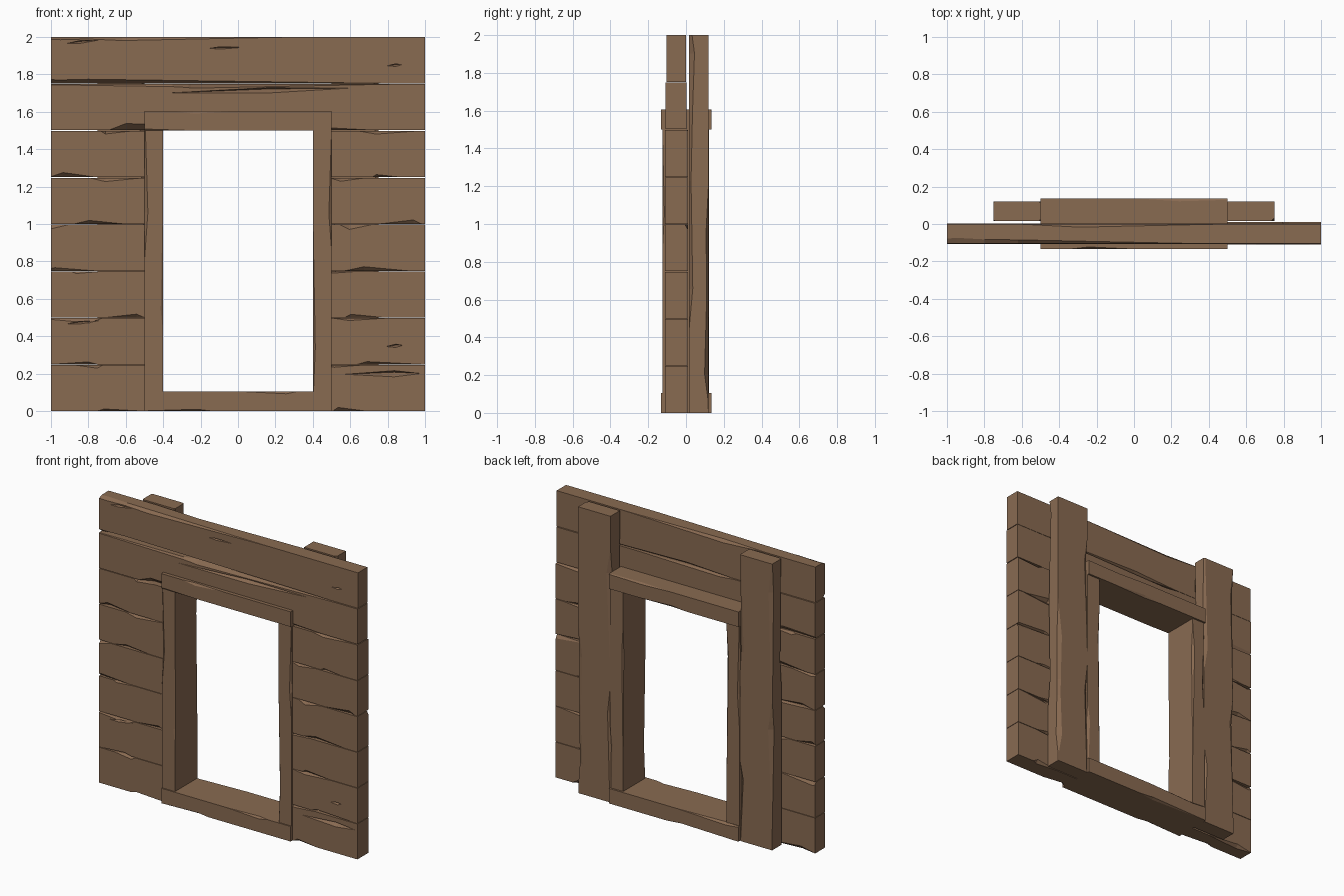
import bpy, bmesh, random
from mathutils import Vector

if "Cube" in bpy.data.objects:
    bpy.data.objects.remove(bpy.data.objects["Cube"])

random.seed(11)
wood = bpy.data.materials.new("brown wood")
wood.diffuse_color = (0.25, 0.145, 0.083, 1)
wood.use_nodes = True
wood.node_tree.nodes["Principled BSDF"].inputs["Base Color"].default_value = wood.diffuse_color

CORNERS = [(1, 1), (-1, 1), (-1, -1), (1, -1)]


def finish(name, bm):
    bmesh.ops.recalc_face_normals(bm, faces=bm.faces)
    mesh = bpy.data.meshes.new(name)
    bm.to_mesh(mesh)
    bm.free()
    mesh.materials.append(wood)
    obj = bpy.data.objects.new(name, mesh)
    bpy.context.collection.objects.link(obj)
    return obj


def random_chip(corner, lo, hi, size):
    """A long wedge split off one edge: corner, start, peak, end, two depths."""
    length = hi - lo
    start = lo + random.uniform(-0.15, 0.6) * length
    end = start + random.uniform(0.3, 0.75) * length
    peak = start + random.choice((0.15, 0.3, 0.8)) * (end - start)
    return (corner, start, peak, end,
            random.uniform(0.5, 1.1) * size, random.uniform(0.4, 1.0) * size)


def chip_amount(chip, t):
    _, s, p, e, _, _ = chip
    if t <= s or t >= e:
        return 0.0
    return (t - s) / (p - s) if t < p else (e - t) / (e - p)


def board(name, axis, lo, hi, size=0.028, extra=(), per_edge=1):
    """Box lofted along an axis, with wedges chipped off its long edges."""
    p, q = [i for i in range(3) if i != axis]
    a0, a1 = lo[axis], hi[axis]
    chips = list(extra)
    for c in range(4):
        chips += [random_chip(c, a0, a1, size) for _ in range(per_edge)]
    stations = {a0, a1}
    for c in chips:
        stations |= {t for t in c[1:4] if a0 + 0.01 < t < a1 - 0.01}
    bm = bmesh.new()
    rings = []
    for t in sorted(stations):
        ring = []
        for k, (sp, sq) in enumerate(CORNERS):
            P = hi[p] if sp > 0 else lo[p]
            Q = hi[q] if sq > 0 else lo[q]
            a = max([c[4] * chip_amount(c, t) for c in chips if c[0] == k] + [0])
            b = max([c[5] * chip_amount(c, t) for c in chips if c[0] == k] + [0])
            pair = [(P, Q - sq * b), (P - sp * a, Q)]
            for u, v in (pair if sp * sq > 0 else pair[::-1]):
                co = [0, 0, 0]
                co[axis], co[p], co[q] = t, u, v
                ring.append(bm.verts.new(co))
        rings.append(ring)
    for r, s in zip(rings, rings[1:]):
        for i in range(8):
            j = (i + 1) % 8
            bm.faces.new((r[i], r[j], s[j], s[i]))
    bm.faces.new(rings[0])
    bm.faces.new(rings[-1])
    bmesh.ops.remove_doubles(bm, verts=bm.verts, dist=0.0002)
    return finish(name, bm)


def crack(obj, x0, z0, x1, z1, width, bend=0.6):
    """Cut a thin sharp split into the front face of a plank."""
    a, b = Vector((x0, -0.13, z0)), Vector((x1, -0.13, z1))
    m = a.lerp(b, bend)
    pts = [a, b, m + Vector((0, 0, width)), m - Vector((0, 0, width)),
           m + Vector((0, 0.055, width * 0.5))]
    bm = bmesh.new()
    bmesh.ops.convex_hull(bm, input=[bm.verts.new(v) for v in pts])
    cutter = finish("crack_cutter", bm)
    cutter.hide_render = True
    cutter.hide_viewport = True
    mod = obj.modifiers.new("crack", 'BOOLEAN')
    mod.operation = 'DIFFERENCE'
    mod.solver = 'EXACT'
    mod.object = cutter


# full-width planks over the opening (corner 2 = front bottom, 1 = front top)
top = board("top_plank", 0, (-1, -0.104, 1.752), (1, 0.0, 2.0), 0.022,
            [(2, -1.2, -0.8, 0.8, 0.05, 0.022), (1, -1.3, -0.95, -0.4, 0.03, 0.015)])
head = board("head_plank", 0, (-1, -0.108, 1.502), (1, 0.003, 1.748), 0.025,
             [(2, -0.69, -0.6, 0.6, 0.04, 0.035), (1, -0.35, -0.25, 0.85, 0.05, 0.022)])
crack(head, -0.75, 1.685, 0.9, 1.73, 0.024, 0.55)
crack(top, -0.2, 1.935, 0.14, 1.945, 0.012, 0.3)
crack(top, -0.98, 1.955, -0.65, 1.99, 0.014, 0.4)
crack(top, 0.76, 1.84, 0.9, 1.85, 0.014, 0.6)

# short planks either side of the opening
left, right = [], []
for i in range(6):
    z0, z1 = i * 0.25, i * 0.25 + 0.247
    left.append(board(f"left_plank_{i+1}", 0, (-1, -0.105, z0), (-0.49, 0.002, z1)))
    right.append(board(f"right_plank_{i+1}", 0, (0.49, -0.11, z0), (1, 0.01, z1)))
crack(right[0], 0.42, 0.19, 1.06, 0.197, 0.026, 0.65)
crack(left[1], -0.98, 0.455, -0.65, 0.49, 0.014, 0.4)
crack(right[1], 0.76, 0.34, 0.9, 0.35, 0.014, 0.6)

# upright posts on the back
for side, x in (("left", -0.75), ("right", 0.5)):
    board(f"{side}_back_post", 2, (x, 0.016, 0), (x + 0.25, 0.12, 2.0), 0.03, per_edge=2)

# door frame
for side, x in (("left", -0.5), ("right", 0.4)):
    board(f"{side}_door_jamb", 2, (x, -0.125, 0.05), (x + 0.1, 0.123, 1.55), 0.018)
board("door_lintel", 0, (-0.5, -0.133, 1.5), (0.5, 0.136, 1.605), 0.018)
board("door_sill", 0, (-0.5, -0.133, 0.0), (0.5, 0.136, 0.105), 0.018)
